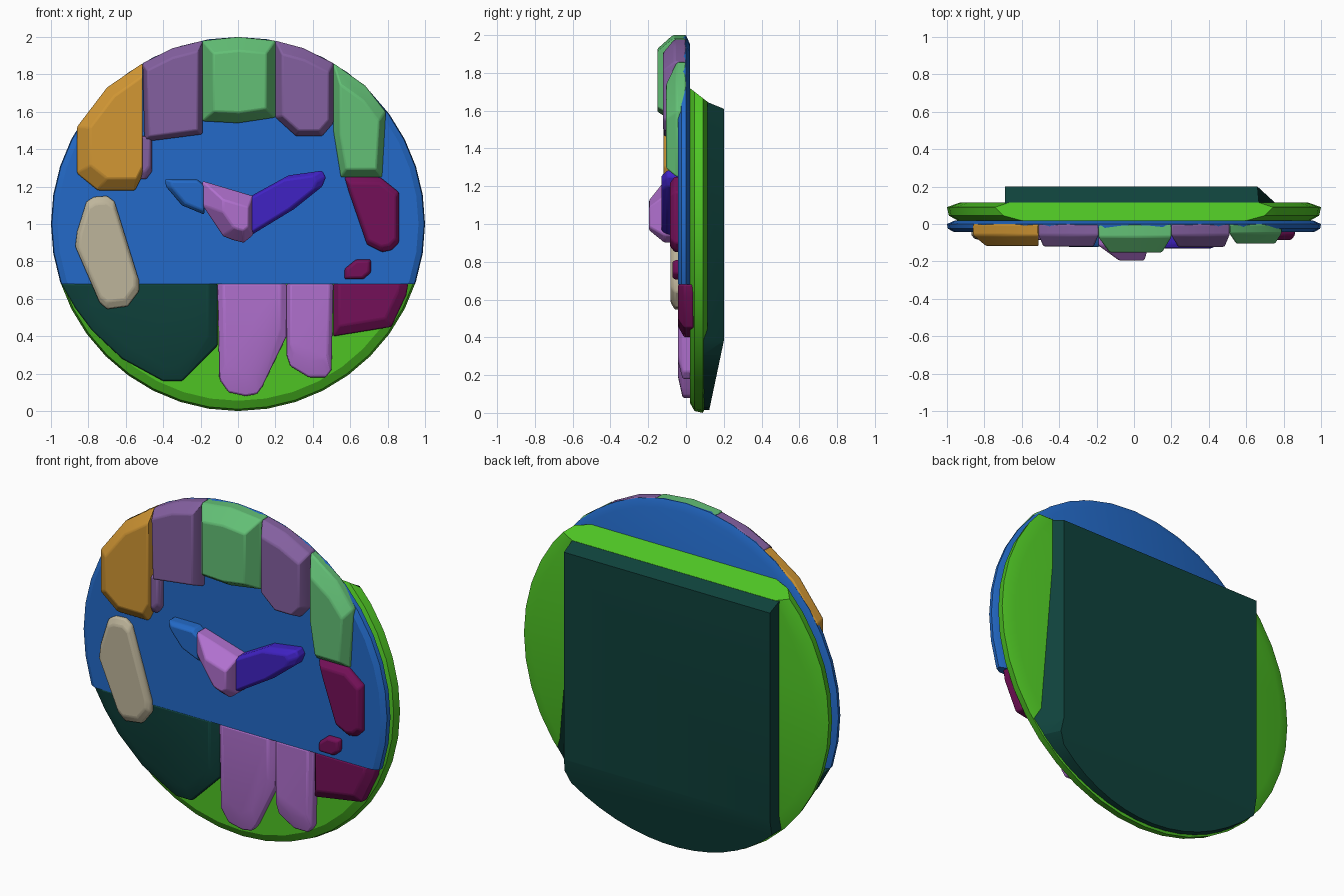
import bpy, bmesh, math
from mathutils import Vector

cube = bpy.data.objects.get("Cube")
if cube:
    bpy.data.objects.remove(cube, do_unlink=True)


def material(name, rgb):
    lin = [((c / 255 + 0.055) / 1.055) ** 2.4 for c in rgb] + [1.0]
    m = bpy.data.materials.new(name)
    m.use_nodes = True
    m.diffuse_color = lin
    m.node_tree.nodes["Principled BSDF"].inputs["Base Color"].default_value = lin
    return m


BLUE = material("blue", (35, 106, 200))
GREEN = material("bright_green", (78, 195, 36))
TEAL = material("dark_teal", (15, 66, 60))
ORCHID = material("orchid", (176, 112, 206))
PURPLE = material("dusty_purple", (132, 96, 160))
MINT = material("soft_green", (99, 192, 118))
ORANGE = material("orange", (210, 151, 52))
MAROON = material("maroon", (116, 16, 88))
CREAM = material("cream", (190, 181, 155))
INDIGO = material("indigo", (64, 34, 196))


def loft(name, rings, mat, cuts=(), bevel=0.0):
    """Skin rings of (x, y, z) points, cap both ends, slice off by (point, normal) planes."""
    bm = bmesh.new()
    loops = [[bm.verts.new(p) for p in ring] for ring in rings]
    n = len(loops[0])
    for a, b in zip(loops, loops[1:]):
        for i in range(n):
            j = (i + 1) % n
            bm.faces.new((a[i], a[j], b[j], b[i]))
    bm.faces.new(loops[0])
    bm.faces.new(loops[-1])
    for co, no in cuts:
        geom = bm.verts[:] + bm.edges[:] + bm.faces[:]
        cut = bmesh.ops.bisect_plane(bm, geom=geom, plane_co=Vector(co),
                                     plane_no=Vector(no), clear_outer=True)
        edges = [e for e in cut["geom_cut"] if isinstance(e, bmesh.types.BMEdge)]
        bmesh.ops.holes_fill(bm, edges=edges, sides=0)
    bmesh.ops.remove_doubles(bm, verts=bm.verts[:], dist=0.0005)
    bmesh.ops.recalc_face_normals(bm, faces=bm.faces[:])
    mesh = bpy.data.meshes.new(name)
    bm.to_mesh(mesh)
    bm.free()
    mesh.materials.append(mat)
    ob = bpy.data.objects.new(name, mesh)
    bpy.context.collection.objects.link(ob)
    bpy.ops.object.select_all(action="DESELECT")
    ob.select_set(True)
    bpy.context.view_layer.objects.active = ob
    bpy.ops.object.shade_smooth_by_angle(angle=math.radians(25))
    if bevel:
        mod = ob.modifiers.new("soft_edges", "BEVEL")
        mod.width = bevel
        mod.segments = 2
        mod.limit_method = "ANGLE"
        mod.angle_limit = math.radians(25)
    return ob


def disc_ring(y, r, n=40):
    return [(r * math.cos(2 * math.pi * i / n), y, 1 + r * math.sin(2 * math.pi * i / n))
            for i in range(n)]


def chisel(name, outline, mat, back, side, front, scale, centre=None):
    """Raised plate: straight wall from back to side, then sloping in to a smaller front face."""
    if centre is None:
        centre = [sum(p[k] for p in outline) / len(outline) for k in (0, 1)]
    cx, cz = centre
    top = [(cx + (x - cx) * scale, front, cz + (z - cz) * scale) for x, z in outline]
    return loft(name, [[(x, back, z) for x, z in outline],
                       [(x, side, z) for x, z in outline], top], mat, bevel=0.008)


# Main discs: front one cut along the mouth line, rear one cut by a sloping top
loft("front_disc", [disc_ring(-0.042, 0.965), disc_ring(-0.025, 0.995), disc_ring(0.0, 1.0),
                    disc_ring(0.02, 0.955)], BLUE, [((0, 0, 0.68), (0, 0, -1))])
loft("rear_disc", [disc_ring(0.02, 0.945), disc_ring(0.045, 0.99), disc_ring(0.09, 1.0),
                   disc_ring(0.115, 0.93)], GREEN, [((0, 0.02, 1.72), (0, 0.07, 0.09))])

# Back panel: straight sides, round bottom, ramped lower edge
a0, a1 = -math.acos(0.78), -math.pi + math.acos(0.69)
arc = [(math.cos(a0 + (a1 - a0) * i / 16), 1 + 0.985 * math.sin(a0 + (a1 - a0) * i / 16))
       for i in range(17)]
panel = [(-0.69, 1.655), (0.67, 1.655)] + arc
loft("back_panel", [[(x, 0.09, z) for x, z in panel],
                    [(min(x, 0.66), 0.2, min(z, 1.61)) for x, z in panel]],
     TEAL, [((0, 0.2, 0.38), (0, 0.38, -0.08))])

# Plates along the upper rim
chisel("rim_plate_orange", [(-0.51, 1.86), (-0.51, 1.26), (-0.55, 1.18), (-0.75, 1.18),
       (-0.86, 1.27), (-0.86, 1.52), (-0.7, 1.73)], ORANGE, 0, -0.06, -0.118, 0.8, (-0.51, 1.5))
chisel("rim_plate_purple_right", [(-0.19, 1.98), (-0.19, 1.48), (-0.5, 1.44), (-0.51, 1.86),
       (-0.35, 1.94)], PURPLE, 0, -0.06, -0.12, 0.84, (-0.35, 1.62))
chisel("rim_plate_purple_tab", [(-0.46, 1.47), (-0.46, 1.28), (-0.49, 1.24), (-0.54, 1.24),
       (-0.54, 1.47)], PURPLE, 0, -0.06, -0.085, 0.8, (-0.52, 1.44))
chisel("rim_plate_centre", [(-0.19, 1.98), (0, 2.0), (0.2, 1.98), (0.2, 1.57), (0, 1.54),
       (-0.19, 1.55)], MINT, 0, -0.07, -0.152, 0.72, (0.02, 1.74))
chisel("rim_plate_purple_left", [(0.2, 1.98), (0.35, 1.94), (0.51, 1.86), (0.51, 1.54),
       (0.45, 1.47), (0.31, 1.47), (0.2, 1.57)], PURPLE, 0, -0.06, -0.122, 0.8, (0.38, 1.62))
chisel("rim_plate_green_left", [(0.51, 1.86), (0.68, 1.74), (0.79, 1.6), (0.77, 1.25),
       (0.55, 1.25), (0.51, 1.5)], MINT, 0, -0.05, -0.105, 0.74, (0.65, 1.42))

# Side plates
chisel("cheek_plate_cream", [(-0.81, 1.12), (-0.77, 1.145), (-0.7, 1.15), (-0.66, 1.12),
       (-0.53, 0.7), (-0.53, 0.64), (-0.59, 0.56), (-0.7, 0.545), (-0.74, 0.58),
       (-0.87, 0.88), (-0.86, 0.96)], CREAM, 0.02, -0.06, -0.082, 0.87)
chisel("cheek_plate_maroon", [(0.57, 1.25), (0.76, 1.25), (0.86, 1.17), (0.86, 0.9),
       (0.82, 0.86), (0.77, 0.85), (0.69, 0.89), (0.59, 1.18)], MAROON, 0, -0.06, -0.085, 0.84)
chisel("small_stud", [(0.57, 0.705), (0.57, 0.76), (0.63, 0.81), (0.71, 0.81), (0.71, 0.74),
       (0.67, 0.705)], MAROON, 0, -0.055, -0.072, 0.8)

# Central beak and wings
chisel("wing_right", [(-0.385, 1.2), (-0.39, 1.24), (-0.22, 1.24), (-0.18, 1.21),
       (-0.18, 1.05), (-0.3, 1.1)], BLUE, 0, -0.095, -0.122, 0.82, (-0.2, 1.17))
chisel("wing_left", [(0.07, 1.15), (0.27, 1.26), (0.45, 1.285), (0.47, 1.25), (0.45, 1.2),
       (0.3, 1.08), (0.07, 0.94)], INDIGO, 0, -0.1, -0.13, 0.86, (0.1, 1.08))
chisel("beak", [(-0.19, 1.23), (0.08, 1.15), (0.08, 0.94), (0.03, 0.9), (-0.03, 0.915),
       (-0.08, 0.935), (-0.19, 1.1)], ORCHID, 0, -0.115, -0.195, 0.5, (0.03, 1.03))

# Plates hanging below the mouth line
chisel("jaw_plate_teal", [(-0.945, 0.68), (-0.11, 0.68), (-0.11, 0.35), (-0.3, 0.16),
       (-0.4, 0.16), (-0.62, 0.28), (-0.78, 0.43), (-0.87, 0.55)],
       TEAL, 0.04, -0.01, -0.04, 0.84, (-0.42, 0.68))
chisel("tooth_long", [(-0.11, 0.68), (0.26, 0.68), (0.26, 0.4), (0.13, 0.13), (0.1, 0.09),
       (0.04, 0.08), (-0.05, 0.1), (-0.1, 0.17)], ORCHID, 0.04, -0.018, -0.042, 0.82, (0.07, 0.68))
chisel("tooth_short", [(0.26, 0.68), (0.51, 0.68), (0.5, 0.22), (0.47, 0.18), (0.38, 0.18),
       (0.28, 0.24), (0.26, 0.3)], ORCHID, 0.04, -0.018, -0.042, 0.82, (0.38, 0.68))
chisel("jaw_plate_maroon", [(0.51, 0.68), (0.91, 0.68), (0.9, 0.62), (0.82, 0.45),
       (0.51, 0.4)], MAROON, 0.04, -0.01, -0.042, 0.8, (0.66, 0.68))
